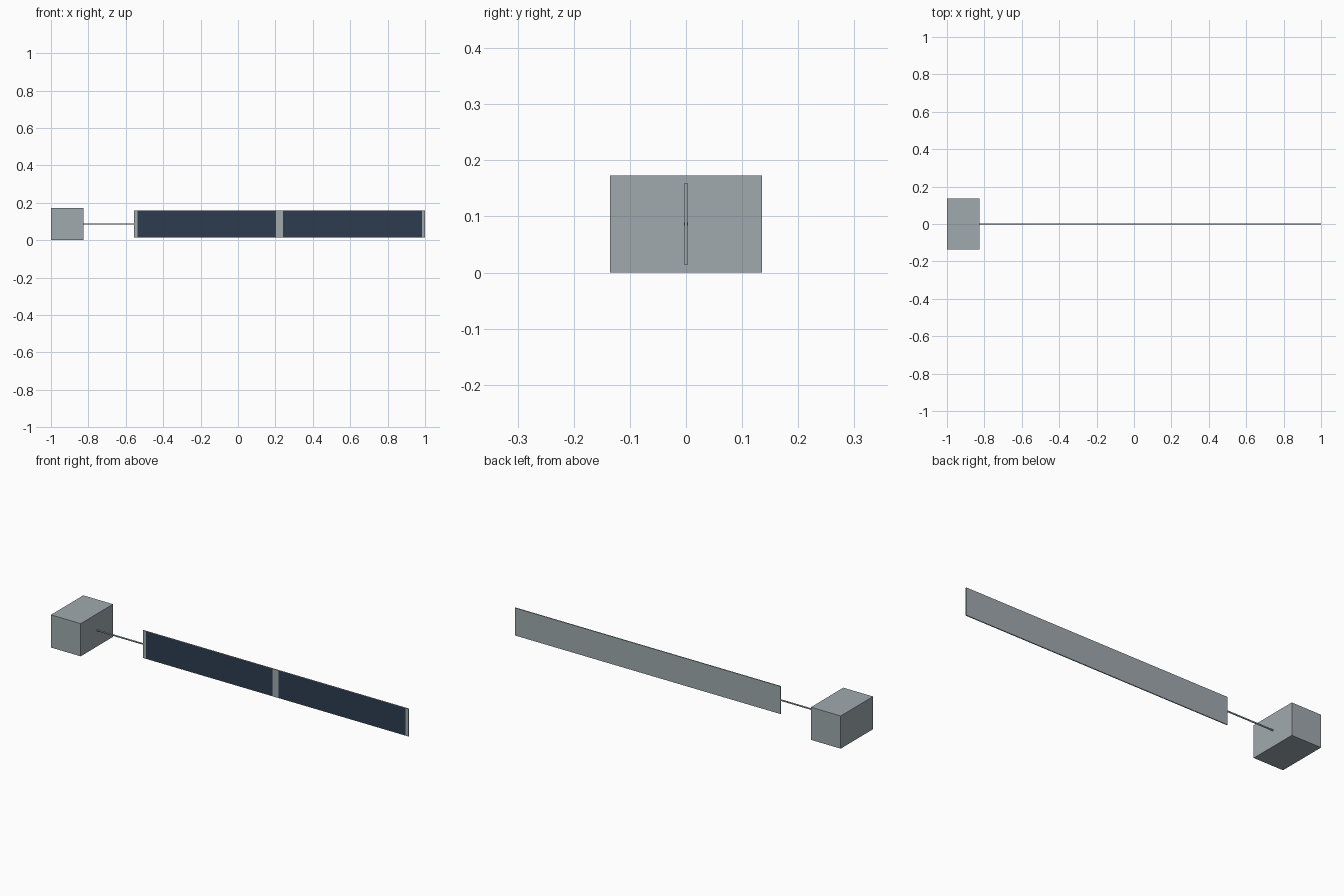
import bpy
import bmesh
from mathutils import Matrix, Vector

cube = bpy.data.objects.get("Cube")
if cube:
    bpy.data.objects.remove(cube, do_unlink=True)


def material(name, colour):
    mat = bpy.data.materials.new(name)
    mat.use_nodes = True
    mat.diffuse_color = (*colour, 1)
    mat.node_tree.nodes["Principled BSDF"].inputs["Base Color"].default_value = (*colour, 1)
    return mat


GREY = material("satellite grey", (0.35, 0.40, 0.42))
NAVY = material("solar cell navy", (0.026, 0.045, 0.08))


def add_object(name, bm, *mats):
    mesh = bpy.data.meshes.new(name)
    bm.to_mesh(mesh)
    bm.free()
    for mat in mats:
        mesh.materials.append(mat)
    obj = bpy.data.objects.new(name, mesh)
    bpy.context.collection.objects.link(obj)
    return obj


def box(low, high):
    low, high = Vector(low), Vector(high)
    bm = bmesh.new()
    bmesh.ops.create_cube(bm, size=1)
    bmesh.ops.scale(bm, vec=high - low, verts=bm.verts)
    bmesh.ops.translate(bm, vec=(low + high) / 2, verts=bm.verts)
    return bm


BODY_X, PANEL_X = -0.826, -0.555
HEIGHT = 0.173
MID = HEIGHT / 2
THICK = 0.0027          # half thickness of the panel
PANEL_Z = 0.073         # half height of the panel
CELLS = ((-0.536, 0.203), (0.24, 0.983))

# Main body
add_object("body", box((-1, -0.135, 0), (BODY_X, 0.135, HEIGHT)), GREY)

# Boom joining the body to the panel
bm = bmesh.new()
bmesh.ops.create_cone(bm, cap_ends=True, segments=16, radius1=0.004, radius2=0.004,
                      depth=PANEL_X - BODY_X,
                      matrix=Matrix.Translation(((BODY_X + PANEL_X) / 2, 0, MID))
                      @ Matrix.Rotation(1.5708, 4, 'Y'))
boom = add_object("boom", bm, GREY)
bpy.context.view_layer.objects.active = boom
boom.select_set(True)
bpy.ops.object.shade_smooth_by_angle()

# Solar panel: cut around the cells, then colour the front faces inside them
bm = box((PANEL_X, -THICK, MID - PANEL_Z), (1, THICK, MID + PANEL_Z))
cell_z = PANEL_Z - 0.002
cuts = [((x, 0, 0), (1, 0, 0)) for pair in CELLS for x in pair]
cuts += [((0, 0, MID + s * cell_z), (0, 0, 1)) for s in (-1, 1)]
for point, normal in cuts:
    bmesh.ops.bisect_plane(bm, geom=bm.verts[:] + bm.edges[:] + bm.faces[:],
                           plane_co=point, plane_no=normal)
bm.normal_update()
for face in bm.faces:
    c = face.calc_center_median()
    in_cell = any(a < c.x < b for a, b in CELLS) and abs(c.z - MID) < cell_z
    if face.normal.y < -0.9 and in_cell:
        face.material_index = 1
add_object("solar_panel", bm, GREY, NAVY)
